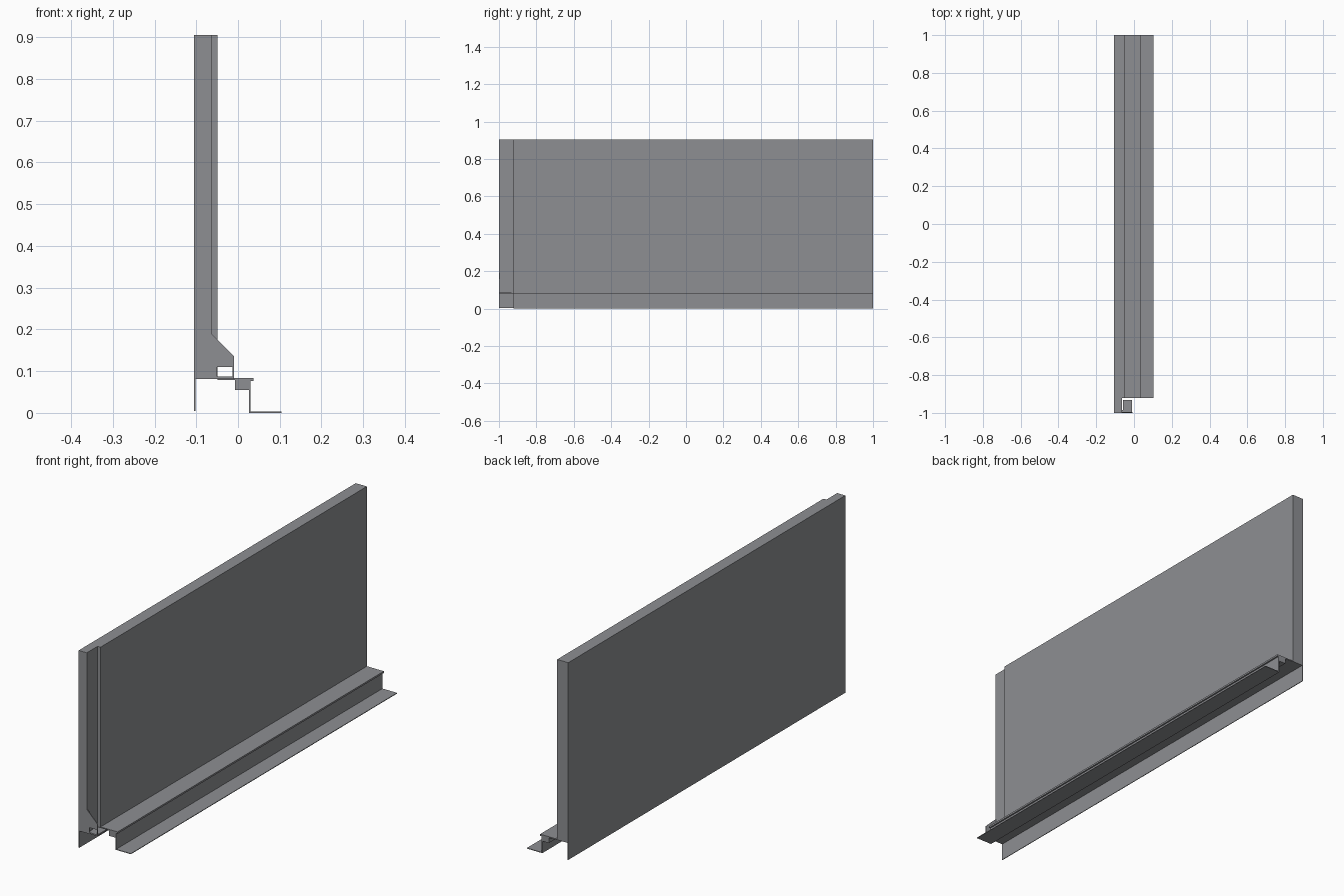
import bpy

if "Cube" in bpy.data.objects:
    bpy.data.objects.remove(bpy.data.objects["Cube"])

# Dark grey metal shared by every part
metal = bpy.data.materials.new("dark_metal")
metal.diffuse_color = (0.27, 0.275, 0.29, 1)
metal.use_nodes = True
metal.node_tree.nodes["Principled BSDF"].inputs["Base Color"].default_value = metal.diffuse_color


def extrude(name, profile, y0, y1):
    """Closed x-z profile swept along y."""
    n = len(profile)
    verts = [(x, y, z) for y in (y0, y1) for x, z in profile]
    faces = [tuple(range(n)), tuple(range(2 * n - 1, n - 1, -1))]
    for i in range(n):
        j = (i + 1) % n
        faces.append((i, i + n, j + n, j))
    mesh = bpy.data.meshes.new(name)
    mesh.from_pydata(verts, [], faces)
    mesh.materials.append(metal)
    mesh.update()
    obj = bpy.data.objects.new(name, mesh)
    bpy.context.collection.objects.link(obj)
    return obj


def box(name, x0, x1, y0, y1, z0, z1):
    """Axis-aligned box from its limits."""
    return extrude(name, [(x0, z0), (x1, z0), (x1, z1), (x0, z1)], y0, y1)


BACK, FACE, POST = -0.105, -0.049, -0.064
START = -0.922  # where the main panel begins behind the end post

# Upright panel, its narrower end post and the skirt sheet below
box("main_panel", BACK, FACE, START, 1, 0.081, 0.905)
box("end_post", BACK, POST, -1, START, 0.081, 0.905)
box("back_skirt", BACK, BACK + 0.003, -1, 1, 0.004, 0.081)

# Stepped sill: top ledge, lip, solid beam, riser and foot flange
extrude("sill", [
    (FACE, 0.079), (-0.007, 0.079), (-0.007, 0.055), (0.026, 0.055),
    (0.026, 0.0), (0.104, 0.0), (0.104, 0.003), (0.030, 0.003),
    (0.030, 0.076), (0.037, 0.076), (0.037, 0.084), (FACE, 0.084)], START, 1)

# Thin chamfered gusset on the post, with an open slot at its foot
extrude("end_gusset", [
    (POST, 0.190), (-0.009, 0.135), (-0.009, 0.081), (-0.013, 0.081),
    (-0.013, 0.110), (-0.050, 0.110), (-0.050, 0.081), (POST, 0.081)],
    -1, -0.996)

# Small shelf behind the slot and the strip joining it to the gusset
box("latch_shelf", -0.059, -0.011, -0.985, -0.932, 0.081, 0.087)
box("shelf_strip", -0.064, -0.011, -0.999, -0.985, 0.081, 0.087)
